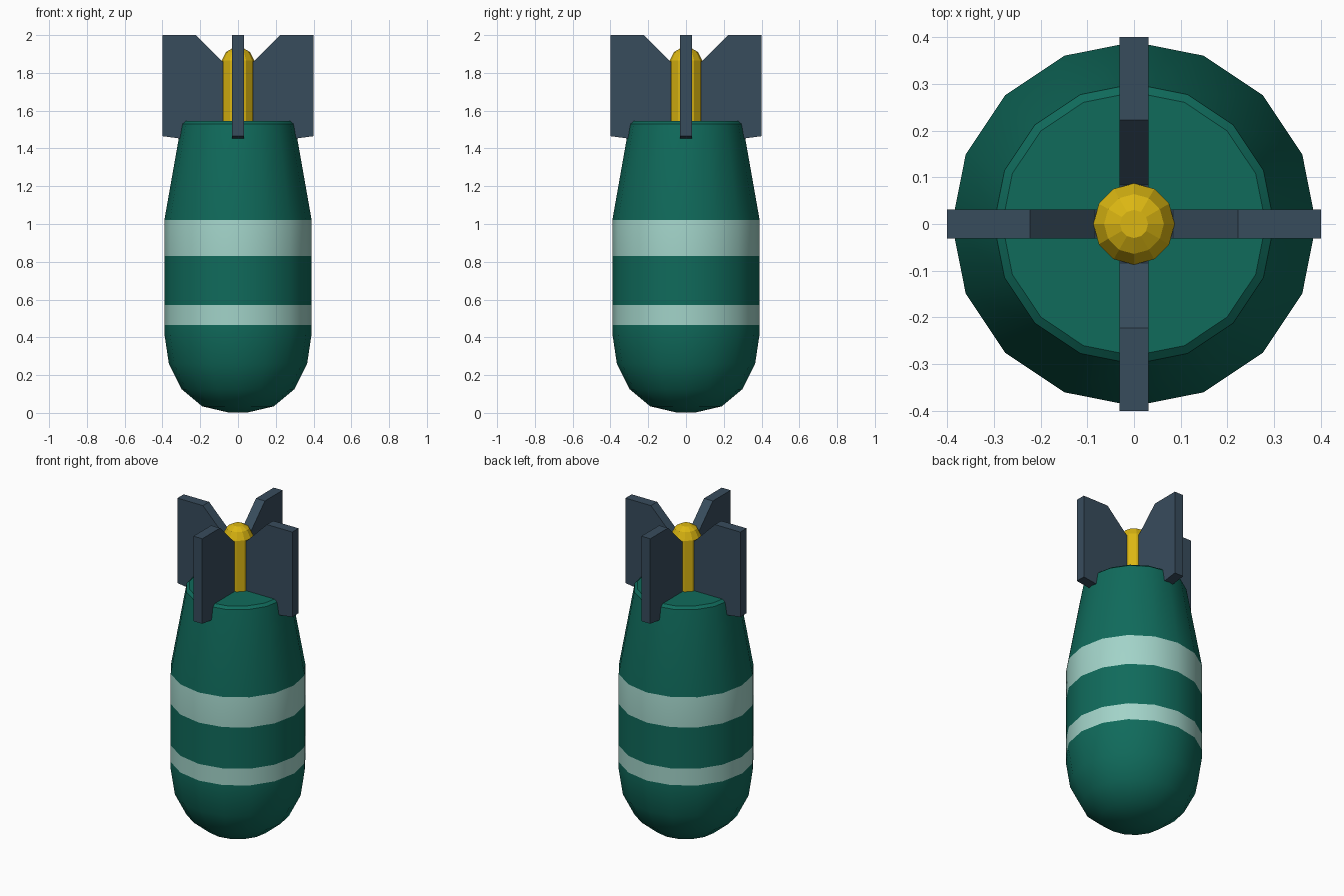
import bpy, bmesh, math
from mathutils import Matrix

if "Cube" in bpy.data.objects:
    bpy.data.objects.remove(bpy.data.objects["Cube"])


def material(name, rgb):
    m = bpy.data.materials.new(name)
    m.diffuse_color = (*rgb, 1)
    m.use_nodes = True
    m.node_tree.nodes["Principled BSDF"].inputs["Base Color"].default_value = m.diffuse_color
    return m


green = material("deep_green", (0.005, 0.145, 0.105))
pale = material("pale_green", (0.36, 0.65, 0.58))
slate = material("slate_blue", (0.039, 0.072, 0.108))
gold = material("gold", (0.71, 0.47, 0.006))


def make_object(name, bm, mats, smooth_angle=None):
    bmesh.ops.recalc_face_normals(bm, faces=bm.faces)
    me = bpy.data.meshes.new(name)
    bm.to_mesh(me)
    bm.free()
    for m in mats:
        me.materials.append(m)
    ob = bpy.data.objects.new(name, me)
    bpy.context.collection.objects.link(ob)
    if smooth_angle:
        bpy.ops.object.select_all(action='DESELECT')
        ob.select_set(True)
        bpy.context.view_layer.objects.active = ob
        bpy.ops.object.shade_smooth_by_angle(angle=math.radians(smooth_angle))
    return ob


def lathe(profile, sides):
    """Rings from (radius, height) pairs, closed by flat caps."""
    bm = bmesh.new()
    rings = []
    for r, z in profile:
        rings.append([bm.verts.new((r * math.cos(2 * math.pi * i / sides),
                                    r * math.sin(2 * math.pi * i / sides), z))
                      for i in range(sides)])
    for a, b in zip(rings, rings[1:]):
        for i in range(sides):
            j = (i + 1) % sides
            bm.faces.new((a[i], a[j], b[j], b[i]))
    bm.faces.new(rings[0])
    bm.faces.new(rings[-1])
    return bm


# Body: rounded nose, straight middle with two stripes, tapered tail
bands = [(0.465, 0.57), (0.83, 1.02)]
bm = lathe([(0.05, 0.002), (0.19, 0.035), (0.298, 0.125), (0.366, 0.26),
            (0.39, 0.42), (0.39, 0.465), (0.39, 0.57), (0.39, 0.83),
            (0.39, 1.02), (0.30, 1.53), (0.282, 1.545)], 16)
for f in bm.faces:
    z = f.calc_center_median().z
    f.material_index = int(any(lo < z < hi for lo, hi in bands))
make_object("body", bm, [green, pale], 35)

# Central tail rod with a rounded cap
bm = lathe([(0.087, 1.5), (0.087, 1.865), (0.064, 1.91), (0.03, 1.93)], 12)
make_object("tail_rod", bm, [gold])

# Four tail fins around the rod
outline = [(0.40, 2.0), (0.223, 2.0), (0.083, 1.86), (0.03, 1.86),
           (0.03, 1.50), (0.26, 1.45), (0.31, 1.453), (0.40, 1.465)]
half = 0.031
for k in range(4):
    bm = bmesh.new()
    face = bm.faces.new([bm.verts.new((x, -half, z)) for x, z in outline])
    ext = bmesh.ops.extrude_face_region(bm, geom=[face], use_keep_orig=True)
    moved = [v for v in ext["geom"] if isinstance(v, bmesh.types.BMVert)]
    bmesh.ops.translate(bm, verts=moved, vec=(0, 2 * half, 0))
    bm.transform(Matrix.Rotation(k * math.pi / 2, 4, 'Z'))
    make_object(f"tail_fin_{k + 1}", bm, [slate])
